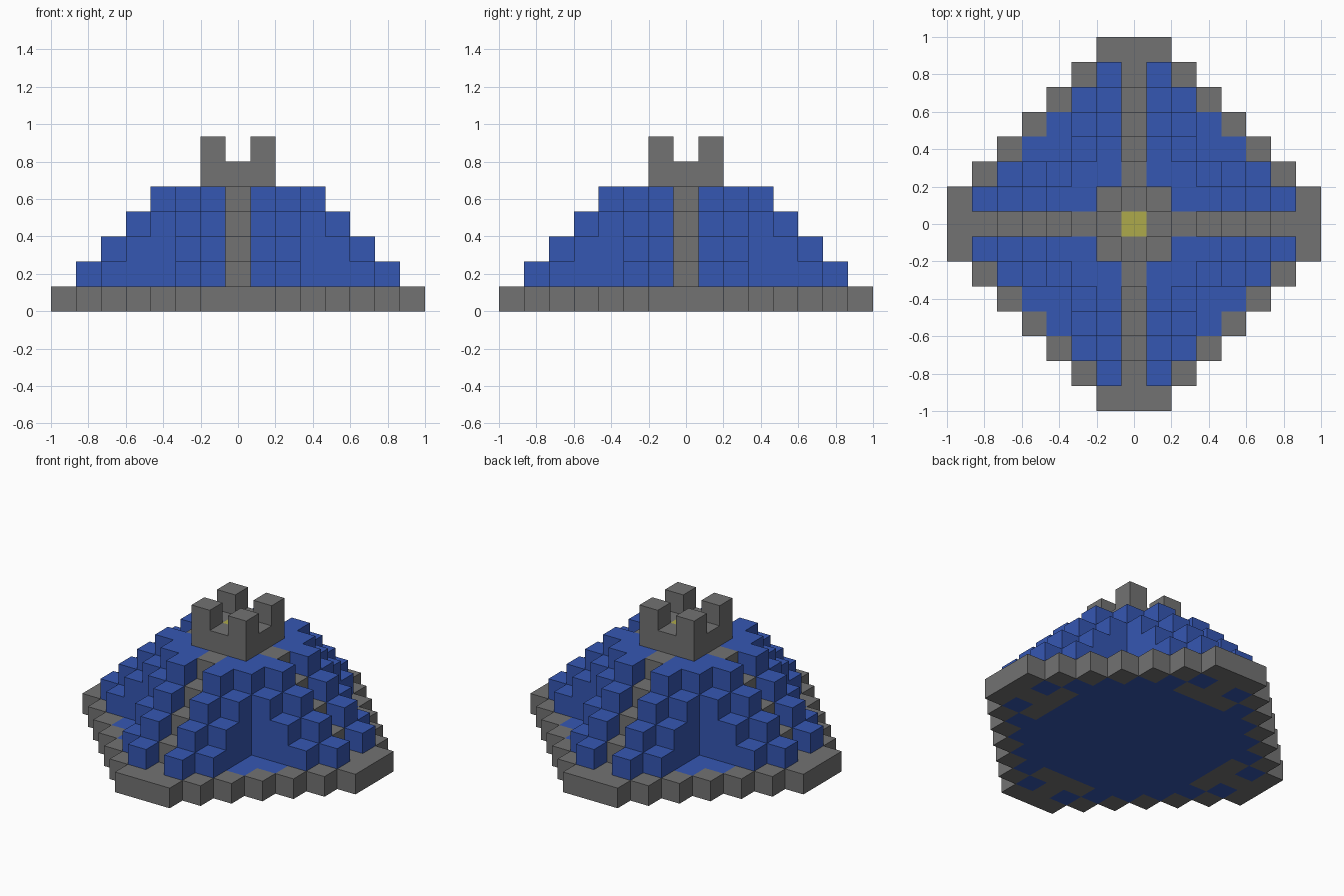
import bpy
import bmesh
from mathutils import Vector

UNIT = 2 / 15          # edge of one block
REACH = 7              # blocks from centre to the tip of the base

if "Cube" in bpy.data.objects:
    bpy.data.objects.remove(bpy.data.objects["Cube"], do_unlink=True)


def make_material(name, rgb):
    mat = bpy.data.materials.new(name)
    mat.use_nodes = True
    color = (*rgb, 1)
    mat.diffuse_color = color
    bsdf = next(n for n in mat.node_tree.nodes if n.type == "BSDF_PRINCIPLED")
    bsdf.inputs["Base Color"].default_value = color
    return mat


gray = make_material("stone gray", (0.17, 0.17, 0.17))
blue = make_material("roof blue", (0.036, 0.095, 0.45))
yellow = make_material("beacon yellow", (0.42, 0.40, 0.07))

blocks = {}            # block position -> part name


def column(x, y, bottom, top, part):
    for z in range(bottom, top):
        blocks[x, y, z] = part


span = range(-REACH, REACH + 1)
for x in span:
    for y in span:
        near, far = sorted((abs(x), abs(y)))
        ring = near + far
        if ring > REACH + 1:
            continue
        # Base slab: gray border and axis ends, blue middle
        border = ring == REACH + 1 or (near == 0 and far > 4) or (near == 1 and far == 5)
        column(x, y, 0, 1, "base_border" if border else "base_floor")
        # Gray stairs along the axes
        if near == 0:
            column(x, y, 1, min(5, REACH - far), "axis_stairs")
        # Blue stepped flanks beside the stairs, leaving the corners open
        elif near < 3:
            column(x, y, 1, min(5, REACH + 2 - ring), "stepped_flanks")
        # Central tower with four corner battlements and a beacon
        if far <= 1:
            column(x, y, 5, 6, "tower_deck" if far else "beacon")
            if near == 1:
                column(x, y, 6, 7, "battlements")


def build_part(name, mat):
    """Mesh the outer faces of all blocks that belong to one part."""
    bm = bmesh.new()
    verts = {}

    def vert(p):
        key = tuple(round(c * 2) for c in p)
        if key not in verts:
            verts[key] = bm.verts.new(Vector(p) * UNIT)
        return verts[key]

    for cell, part in blocks.items():
        if part != name:
            continue
        center = Vector(cell) + Vector((0, 0, 0.5))
        for axis in range(3):
            for side in (-1, 1):
                n = Vector((0, 0, 0))
                n[axis] = side
                if tuple(int(c + d) for c, d in zip(cell, n)) in blocks:
                    continue
                u = Vector((0, 0, 0))
                u[(axis + 1) % 3] = 1
                v = n.cross(u)
                bm.faces.new([vert(center + (n + u * a + v * b) / 2)
                              for a, b in ((-1, -1), (1, -1), (1, 1), (-1, 1))])
    mesh = bpy.data.meshes.new(name)
    bm.to_mesh(mesh)
    bm.free()
    mesh.materials.append(mat)
    bpy.context.collection.objects.link(bpy.data.objects.new(name, mesh))


for part_name, material in (("base_border", gray), ("base_floor", blue),
                            ("axis_stairs", gray), ("stepped_flanks", blue),
                            ("tower_deck", gray), ("battlements", gray),
                            ("beacon", yellow)):
    build_part(part_name, material)
